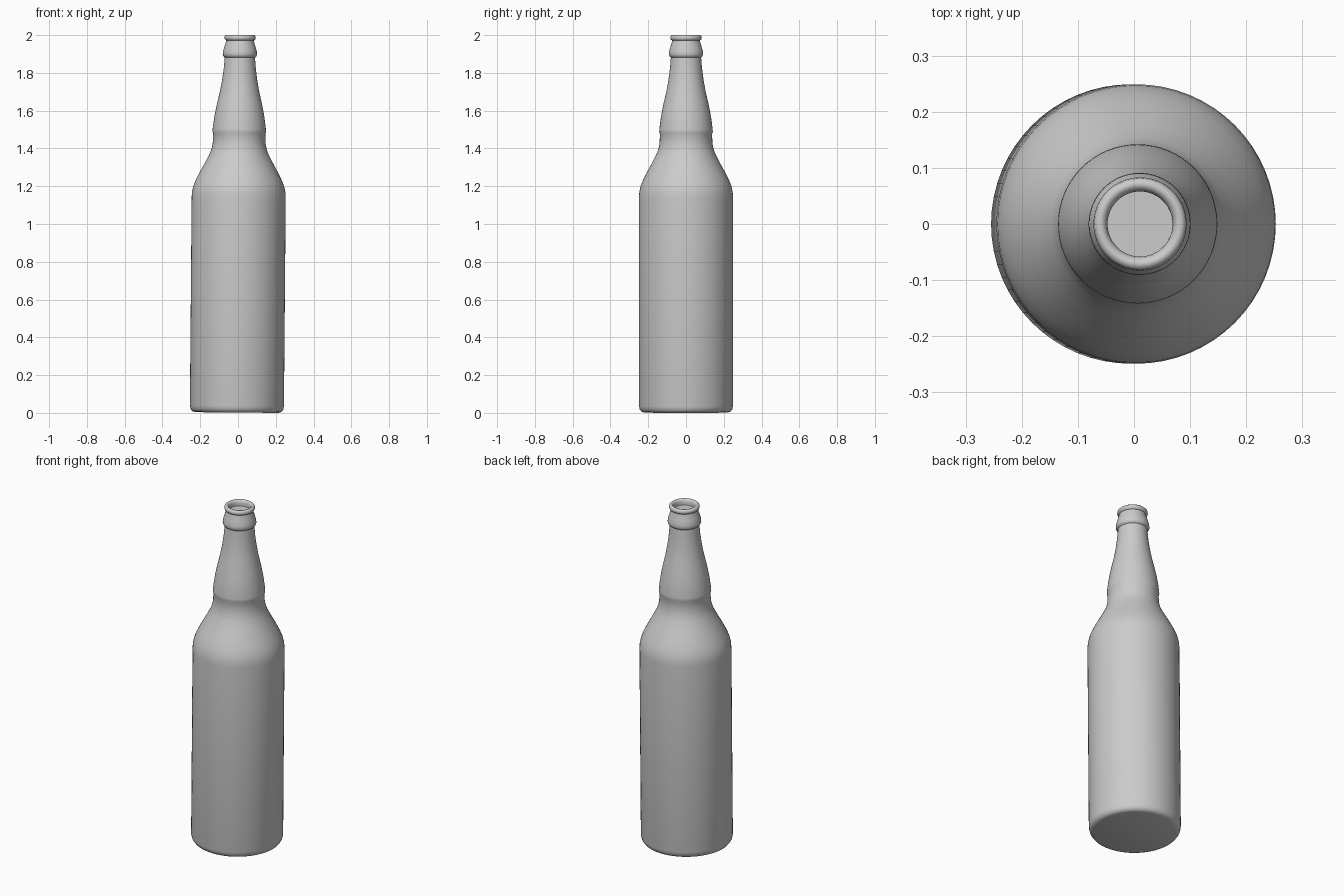
import bpy, bmesh, math
from mathutils import Matrix

if "Cube" in bpy.data.objects:
    bpy.data.objects.remove(bpy.data.objects["Cube"])

SEGMENTS = 64
TILT = 0.0085

glass = bpy.data.materials.new("grey glass")
glass.diffuse_color = (0.6, 0.6, 0.6, 1)
glass.use_nodes = True
glass.node_tree.nodes["Principled BSDF"].inputs["Base Color"].default_value = glass.diffuse_color

# Outline as (radius, height), from the base up to the lip and into the mouth
profile = [
    (0.0, 0.0), (0.222, 0.0), (0.236, 0.005), (0.245, 0.017), (0.249, 0.035),
    (0.249, 1.14), (0.247, 1.17), (0.240, 1.20), (0.228, 1.23), (0.208, 1.27),
    (0.178, 1.325), (0.155, 1.37), (0.146, 1.395), (0.140, 1.425),
    (0.138, 1.475), (0.142, 1.485), (0.141, 1.50), (0.136, 1.54),
    (0.130, 1.58), (0.118, 1.64), (0.104, 1.70), (0.093, 1.76),
    (0.085, 1.82), (0.080, 1.88), (0.087, 1.885), (0.091, 1.895),
    (0.090, 1.91), (0.083, 1.935), (0.075, 1.960), (0.073, 1.970),
    (0.080, 1.974), (0.083, 1.983), (0.081, 1.993), (0.074, 1.999),
    (0.066, 1.998), (0.060, 1.990), (0.058, 1.980), (0.058, 1.965), (0.0, 1.965),
]

# Bottle: lathe the outline around z, leaning slightly to the right
bm = bmesh.new()
verts = [bm.verts.new((r, 0, z)) for r, z in profile]
edges = [bm.edges.new(pair) for pair in zip(verts, verts[1:])]
bmesh.ops.spin(bm, geom=verts + edges, cent=(0, 0, 0), axis=(0, 0, 1),
               angle=math.tau, steps=SEGMENTS)
bmesh.ops.remove_doubles(bm, verts=bm.verts, dist=0.0001)
bmesh.ops.recalc_face_normals(bm, faces=bm.faces)
lean = Matrix.Rotation(TILT, 4, 'Y') @ Matrix.Translation((0, 0, -1))
bmesh.ops.transform(bm, matrix=Matrix.Translation((0.0025, 0, 1)) @ lean, verts=bm.verts)
low = min(v.co.z for v in bm.verts)
bmesh.ops.translate(bm, vec=(0, 0, -low), verts=bm.verts)

mesh = bpy.data.meshes.new("bottle")
bm.to_mesh(mesh)
bm.free()
mesh.materials.append(glass)
bottle = bpy.data.objects.new("bottle", mesh)
bpy.context.collection.objects.link(bottle)

# Smooth glass with crisp ledges at the collar and lip
bpy.context.view_layer.objects.active = bottle
bottle.select_set(True)
bpy.ops.object.shade_smooth_by_angle(angle=math.radians(50))
